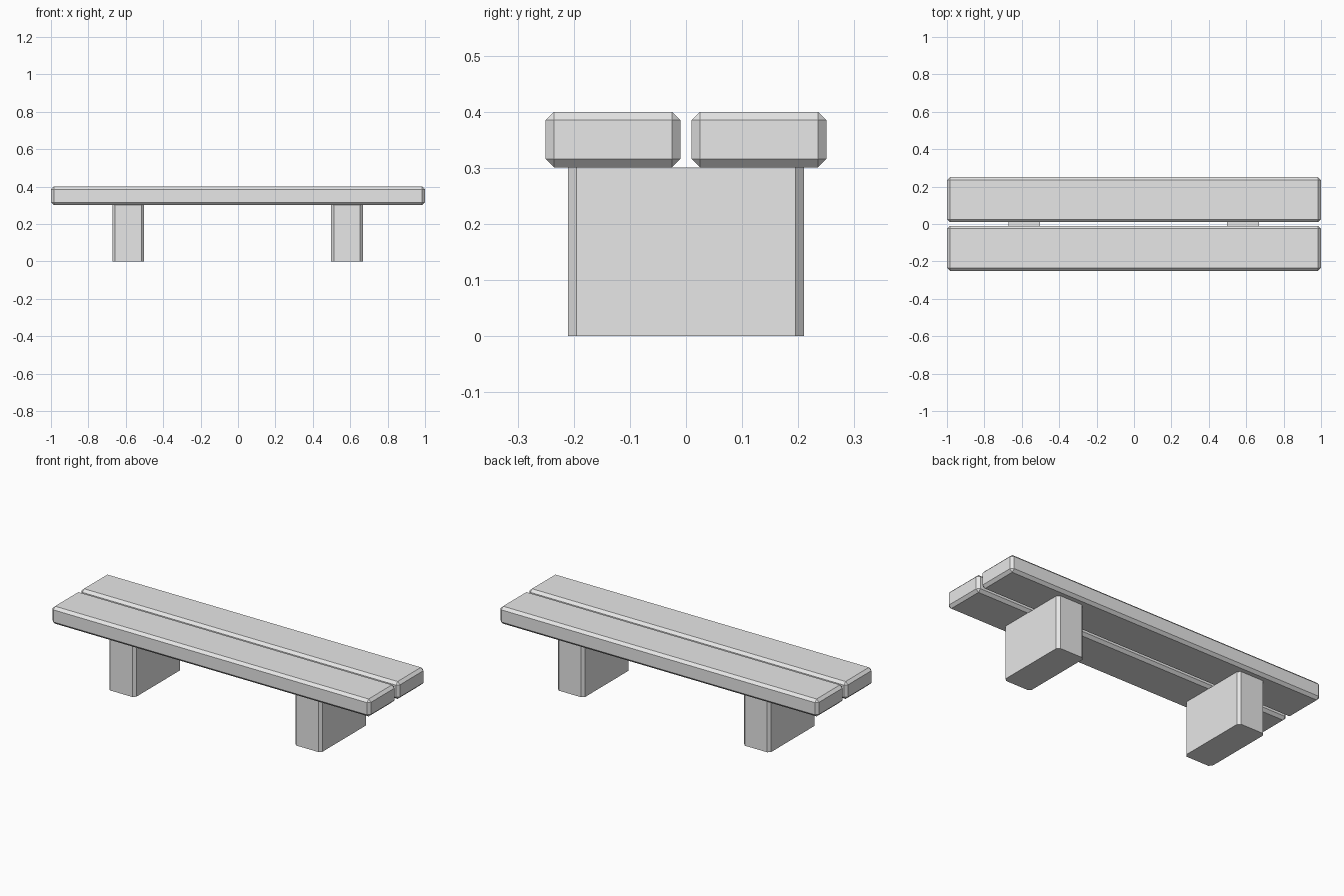
import bpy
import bmesh
from mathutils import Vector

CHAMFER = 0.015

old = bpy.data.objects.get("Cube")
if old:
    bpy.data.objects.remove(old, do_unlink=True)

# Plain grey finish shared by every part
grey = bpy.data.materials.new("plain grey")
grey.use_nodes = True
grey.diffuse_color = (0.8, 0.8, 0.8, 1)
grey.node_tree.nodes["Principled BSDF"].inputs["Base Color"].default_value = grey.diffuse_color


def chamfered_box(name, low, high, only_vertical=False):
    """Flat-shaded box between two corners with chamfered edges."""
    low, high = Vector(low), Vector(high)
    bm = bmesh.new()
    bmesh.ops.create_cube(bm, size=1)
    bmesh.ops.scale(bm, vec=high - low, verts=bm.verts)
    edges = [e for e in bm.edges if not only_vertical
             or abs(e.verts[0].co.z - e.verts[1].co.z) > CHAMFER]
    bmesh.ops.bevel(bm, geom=edges, offset=CHAMFER, segments=1,
                    affect='EDGES', clamp_overlap=True)
    mesh = bpy.data.meshes.new(name)
    bm.to_mesh(mesh)
    bm.free()
    mesh.materials.append(grey)
    obj = bpy.data.objects.new(name, mesh)
    obj.location = (low + high) / 2
    bpy.context.collection.objects.link(obj)
    return obj


# Two seat planks with a narrow gap between them
for name, y in (("front_seat_plank", -0.25), ("back_seat_plank", 0.01)):
    chamfered_box(name, (-1, y, 0.301), (1, y + 0.24, 0.4))

# Two block legs, chamfered on their upright edges only
for name, x in (("right_leg", -0.672), ("left_leg", 0.497)):
    chamfered_box(name, (x, -0.21, 0), (x + 0.17, 0.21, 0.301), only_vertical=True)
